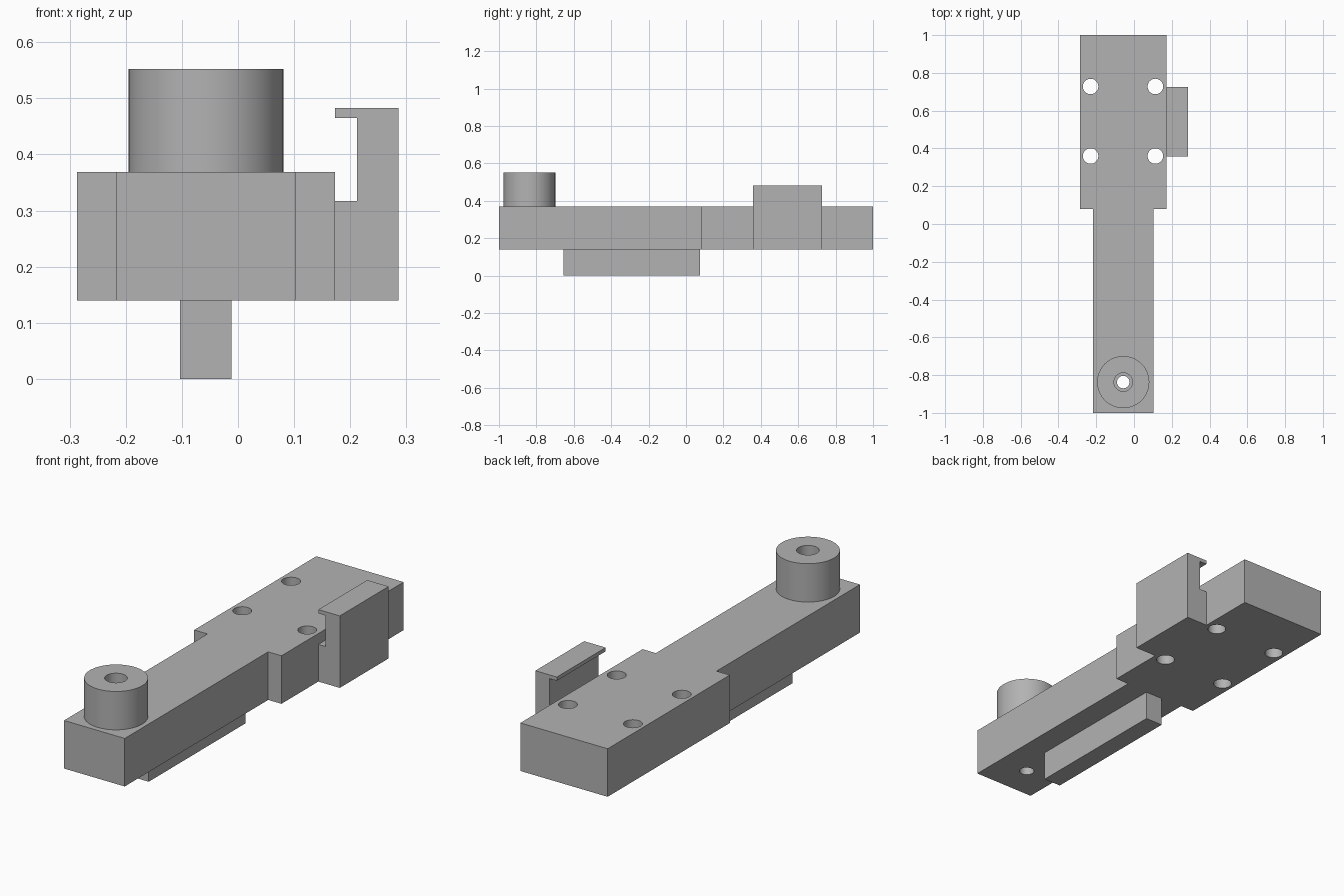
import bpy
import bmesh
import math
from mathutils import Vector

if "Cube" in bpy.data.objects:
    bpy.data.objects.remove(bpy.data.objects["Cube"], do_unlink=True)

GREY = (0.45, 0.45, 0.45, 1.0)
grey = bpy.data.materials.new("plain grey")
grey.use_nodes = True
grey.diffuse_color = GREY
grey.node_tree.nodes["Principled BSDF"].inputs["Base Color"].default_value = GREY

BASE, DECK = 0.14, 0.369
BOSS_X, BOSS_Y = -0.057, -0.837


def prism(name, points, push):
    """Extrude a closed outline of 3D points along a vector."""
    bm = bmesh.new()
    face = bm.faces.new([bm.verts.new(p) for p in points])
    grown = bmesh.ops.extrude_face_region(bm, geom=[face])["geom"]
    bmesh.ops.translate(bm, vec=Vector(push),
                        verts=[v for v in grown if isinstance(v, bmesh.types.BMVert)])
    bmesh.ops.recalc_face_normals(bm, faces=bm.faces)
    mesh = bpy.data.meshes.new(name)
    bm.to_mesh(mesh)
    bm.free()
    obj = bpy.data.objects.new(name, mesh)
    bpy.context.collection.objects.link(obj)
    mesh.materials.append(grey)
    return obj


def cylinder(name, x, y, radius, low, high):
    ring = [(x + radius * math.cos(math.tau * i / 64),
             y + radius * math.sin(math.tau * i / 64), low) for i in range(64)]
    return prism(name, ring, (0, 0, high - low))


def drill(obj, x, y, radius, low, high):
    """Cut a round hole out of a part."""
    cutter = cylinder("hole_cutter", x, y, radius, low, high)
    cutter.hide_render = True
    mod = obj.modifiers.new("hole", "BOOLEAN")
    mod.operation = "DIFFERENCE"
    mod.solver = "EXACT"
    mod.object = cutter
    bpy.ops.object.select_all(action="DESELECT")
    bpy.context.view_layer.objects.active = obj
    obj.select_set(True)
    bpy.ops.object.modifier_apply(modifier=mod.name)
    bpy.data.objects.remove(cutter, do_unlink=True)


# Main plate: narrow arm widening into a mounting head
outline = [(-0.217, -1), (0.103, -1), (0.103, 0.08), (0.173, 0.08),
           (0.173, 1), (-0.287, 1), (-0.287, 0.08), (-0.217, 0.08)]
plate = prism("arm_plate", [(x, y, BASE) for x, y in outline], (0, 0, DECK - BASE))
for x in (-0.23, 0.113):
    for y in (0.36, 0.728):
        drill(plate, x, y, 0.041, BASE - 0.1, DECK + 0.1)
drill(plate, BOSS_X, BOSS_Y, 0.033, BASE - 0.1, DECK + 0.1)

# Round boss at the arm tip, bored wider than the hole beneath
boss = cylinder("tip_boss", BOSS_X, BOSS_Y, 0.138, DECK, 0.552)
drill(boss, BOSS_X, BOSS_Y, 0.049, DECK - 0.1, 0.652)

# Hooked side bracket with a slot next to the plate
hook = [(0.173, BASE), (0.286, BASE), (0.286, 0.483), (0.173, 0.483),
        (0.173, 0.465), (0.212, 0.465), (0.212, 0.317), (0.173, 0.317)]
bracket = prism("side_bracket", [(x, 0.358, z) for x, z in hook], (0, 0.368, 0))

# Guide rail under the arm
rail = prism("guide_rail", [(-0.103, -0.655, 0), (-0.012, -0.655, 0),
                            (-0.012, 0.075, 0), (-0.103, 0.075, 0)], (0, 0, BASE))

# Smooth round walls, sharp edges elsewhere
for obj in (plate, boss, bracket, rail):
    bpy.ops.object.select_all(action="DESELECT")
    bpy.context.view_layer.objects.active = obj
    obj.select_set(True)
    bpy.ops.object.shade_smooth_by_angle(angle=math.radians(30))
